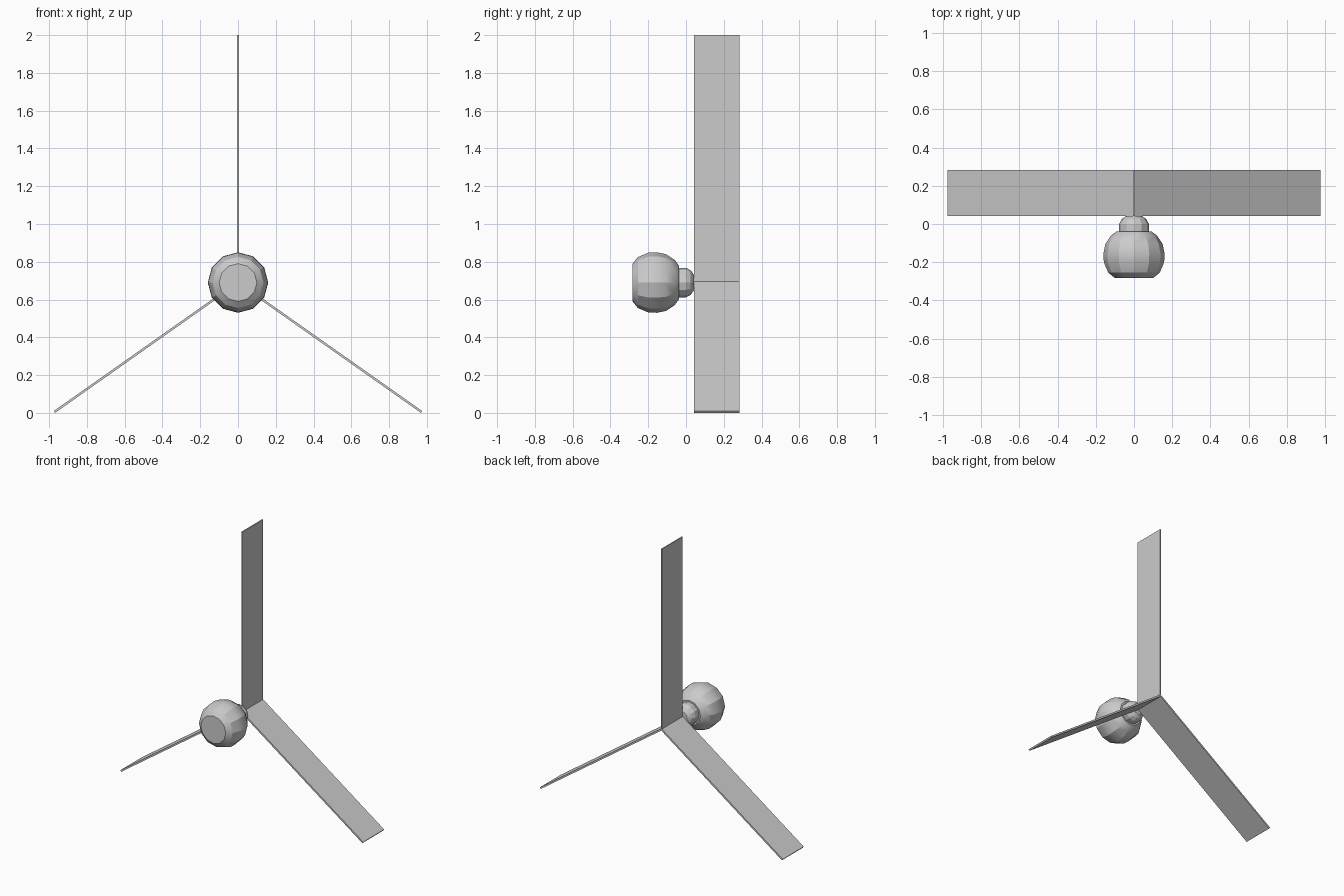
import bpy, bmesh
from math import pi, atan2, hypot
from mathutils import Matrix, Vector

cube = bpy.data.objects.get("Cube")
if cube:
    bpy.data.objects.remove(cube, do_unlink=True)

HUB_Z = 0.69
GREY = (0.6, 0.6, 0.6, 1)
grey = bpy.data.materials.new("light grey")
grey.use_nodes = True
grey.diffuse_color = GREY
grey.node_tree.nodes["Principled BSDF"].inputs["Base Color"].default_value = GREY


def finish(name, bm):
    bmesh.ops.recalc_face_normals(bm, faces=bm.faces)
    mesh = bpy.data.meshes.new(name)
    bm.to_mesh(mesh)
    bm.free()
    mesh.materials.append(grey)
    obj = bpy.data.objects.new(name, mesh)
    bpy.context.collection.objects.link(obj)
    return obj


def lathe(name, profile, sides):
    """Turn (y, radius) points around the y axis through the hub."""
    bm = bmesh.new()
    verts = [bm.verts.new((0, y, HUB_Z + r)) for y, r in profile]
    edges = [bm.edges.new(pair) for pair in zip(verts, verts[1:])]
    bmesh.ops.spin(bm, geom=verts + edges, cent=(0, 0, HUB_Z), axis=(0, 1, 0),
                   angle=2 * pi, steps=sides)
    bmesh.ops.remove_doubles(bm, verts=bm.verts, dist=0.0005)
    obj = finish(name, bm)
    bpy.ops.object.select_all(action='DESELECT')
    obj.select_set(True)
    bpy.context.view_layer.objects.active = obj
    bpy.ops.object.shade_smooth_by_angle(angle=pi / 8)


def blade(name, x, z, thick):
    """Flat plate running from the hub axis to the tip at (x, z)."""
    dx, dz = x, z - HUB_Z
    bm = bmesh.new()
    size = Matrix.Diagonal((hypot(dx, dz), 0.24, thick, 1))
    place = Matrix.Translation((dx / 2, 0.163, HUB_Z + dz / 2))
    turn = Matrix.Rotation(-atan2(dz, dx), 4, 'Y')
    bmesh.ops.create_cube(bm, size=1, matrix=place @ turn @ size)
    finish(name, bm)


# Rounded knob with a flat front
lathe("knob", [(-0.283, 0), (-0.283, 0.1), (-0.255, 0.135), (-0.2, 0.158),
               (-0.155, 0.16), (-0.105, 0.15), (-0.06, 0.12), (-0.038, 0.09),
               (-0.038, 0)], 12)
# Collar that narrows toward the blades
lathe("neck", [(-0.045, 0), (-0.045, 0.078), (0.0, 0.078), (0.025, 0.065),
               (0.043, 0.04), (0.043, 0)], 12)

# Three blades meeting on the hub axis
blade("upper_blade", 0, 2, 0.008)
blade("left_blade", 0.972, 0.005, 0.012)
blade("right_blade", -0.972, 0.005, 0.012)
